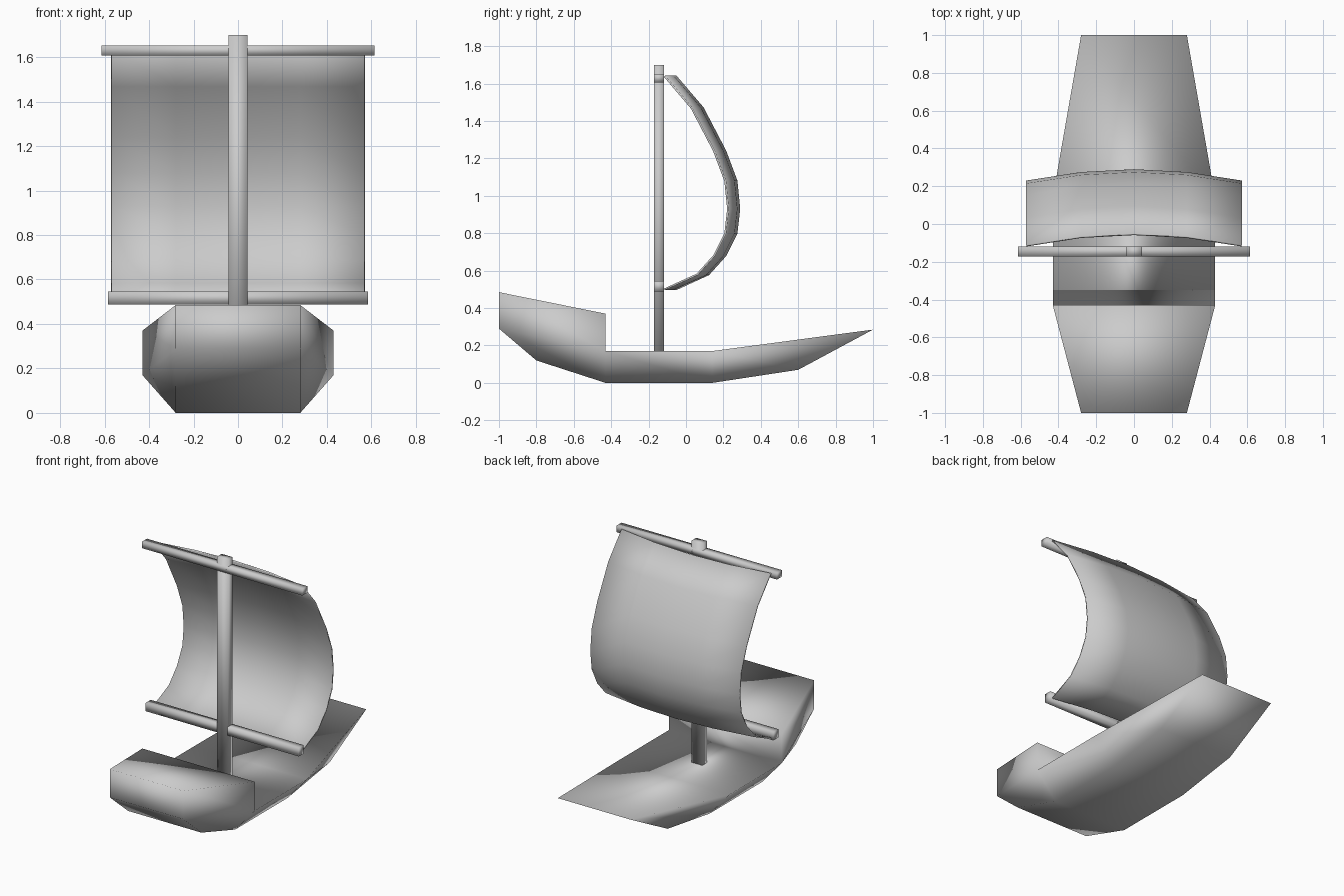
import bpy

if "Cube" in bpy.data.objects:
    bpy.data.objects.remove(bpy.data.objects["Cube"])


def make(name, verts, faces):
    mesh = bpy.data.meshes.new(name)
    mesh.from_pydata(verts, [], faces)
    mesh.update()
    mesh.shade_smooth()
    obj = bpy.data.objects.new(name, mesh)
    bpy.context.collection.objects.link(obj)
    return obj


def box(name, x, y0, y1, z0, z1):
    """Box centred on x = 0 with half width x."""
    v = [(sx * x, y, z) for z in (z0, z1) for y in (y0, y1) for sx in (-1, 1)]
    f = [(0, 2, 3, 1), (4, 5, 7, 6), (0, 1, 5, 4), (2, 6, 7, 3), (0, 4, 6, 2), (1, 3, 7, 5)]
    return make(name, v, f)


# Hull: points on the right side (x, y, z), mirrored to the left
W, N = 0.43, 0.28
half = [(N, -1, .485), (W, -.43, .37), (W, -.43, .17), (W, .14, .17), (N, 1, .285),
        (N, .6, .07), (N, .14, 0), (N, -.43, 0), (N, -.8, .12), (N, -1, .29)]
n = len(half)
verts = half + [(-x, y, z) for x, y, z in half]
# strips across the boat: stern deck, step, main deck, bow deck, bottom, transom
faces = [(i, (i + 1) % n, (i + 1) % n + n, i + n) for i in range(n)]
# side panels above and below the chine
sides = [(0, 9, 2, 1), (9, 8, 7, 2), (2, 7, 6, 3), (3, 6, 5, 4)]
for s in sides:
    faces += [s, tuple(i + n for i in reversed(s))]
make("hull", verts, faces)

# Mast with yard and boom
box("mast", .042, -.172, -.118, .1, 1.7)
box("yard", .613, -.172, -.118, 1.607, 1.652)
box("boom", .585, -.172, -.118, .488, .546)

# Sail: side profile at the centre, bulging less towards the sides
profile = [(-.055, 1.64), (.09, 1.47), (.21, 1.24), (.27, 1.08), (.285, .93),
           (.27, .8), (.21, .68), (.12, .58), (-.055, .5)]
columns = [(-.57, -.06), (-.28, -.015), (0, 0), (.28, -.015), (.57, -.06)]
c = len(columns)
verts = [(x, y + d, z) for y, z in profile for x, d in columns]
faces = [(r * c + i, r * c + i + 1, r * c + c + i + 1, r * c + c + i)
         for r in range(len(profile) - 1) for i in range(c - 1)]
sail = make("sail", verts, faces)
thick = sail.modifiers.new("thickness", 'SOLIDIFY')
thick.thickness = .01
thick.offset = 0

# Consistent outward normals on the solid parts
import bmesh
for name in ("hull", "mast", "yard", "boom"):
    mesh = bpy.data.objects[name].data
    bm = bmesh.new()
    bm.from_mesh(mesh)
    bmesh.ops.recalc_face_normals(bm, faces=bm.faces)
    bm.to_mesh(mesh)
    bm.free()
